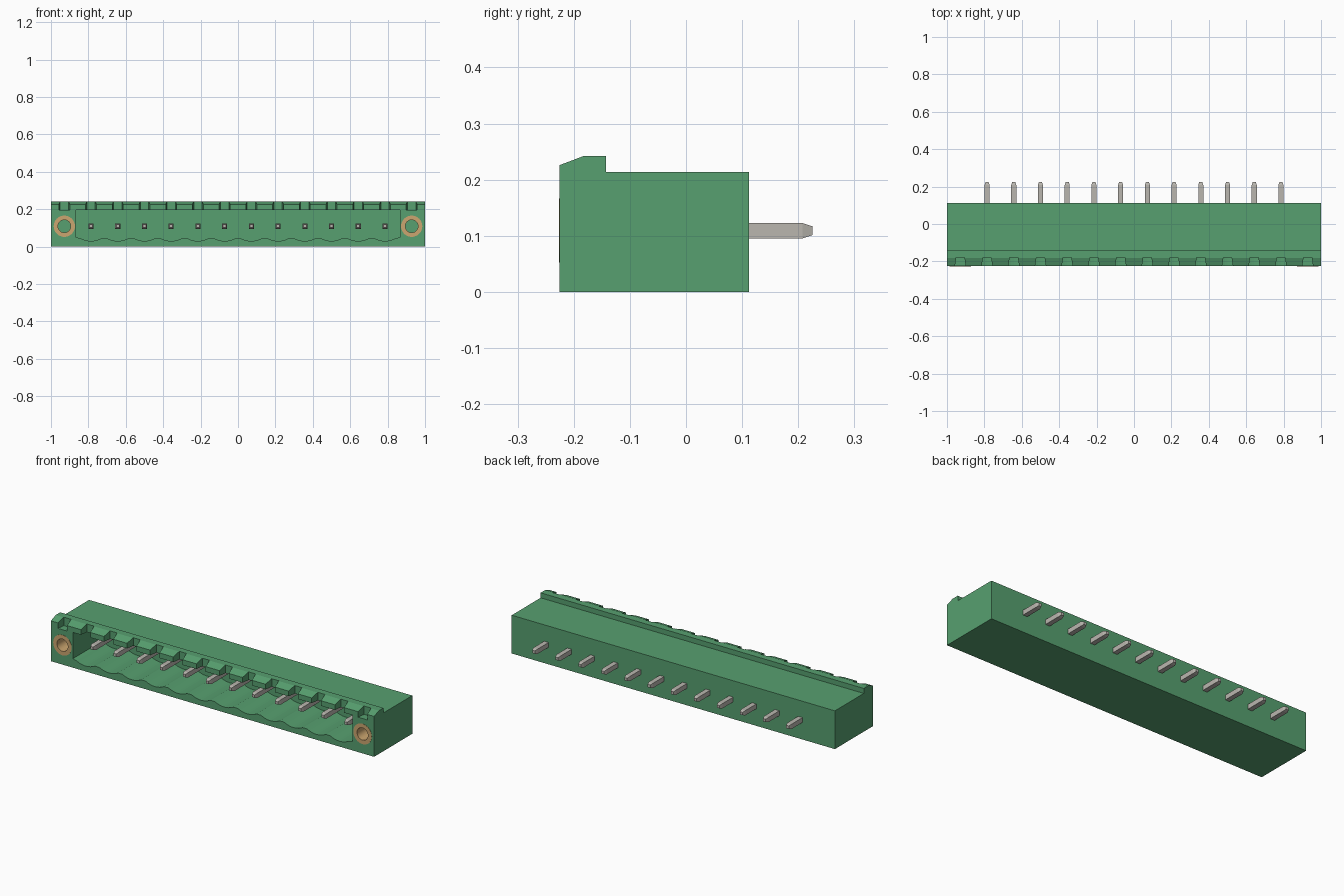
import bpy, bmesh, math
from mathutils import Matrix, Vector

cube = bpy.data.objects.get("Cube")
if cube:
    bpy.data.objects.remove(cube, do_unlink=True)

PITCH = 1 / 7
PINS = [(i - 5.5) * PITCH for i in range(12)]
SLOTS = [(i - 6.5) * PITCH for i in range(14)]
NUTS = (SLOTS[0], SLOTS[-1])
FRONT, BACK, AXIS = -0.225, 0.112, 0.109


def material(name, color):
    m = bpy.data.materials.new(name)
    m.use_nodes = True
    m.diffuse_color = (*color, 1)
    m.node_tree.nodes["Principled BSDF"].inputs["Base Color"].default_value = (*color, 1)
    return m


green = material("green plastic", (0.095, 0.35, 0.16))
silver = material("tin plating", (0.49, 0.47, 0.43))
brass = material("brass", (0.60, 0.38, 0.16))


def make(name, bm, mat):
    bmesh.ops.recalc_face_normals(bm, faces=bm.faces)
    mesh = bpy.data.meshes.new(name)
    bm.to_mesh(mesh)
    bm.free()
    mesh.materials.append(mat)
    ob = bpy.data.objects.new(name, mesh)
    bpy.context.collection.objects.link(ob)
    return ob


def prism(bm, points, offset):
    """Extrude a closed outline of 3D points by an offset."""
    face = bm.faces.new([bm.verts.new(p) for p in points])
    ext = bmesh.ops.extrude_face_region(bm, geom=[face])["geom"]
    verts = [g for g in ext if isinstance(g, bmesh.types.BMVert)]
    bmesh.ops.translate(bm, verts=verts, vec=Vector(offset))


def circle(x, r, y, n=32):
    return [(x + r * math.cos(2 * math.pi * k / n), y,
             AXIS + r * math.sin(2 * math.pi * k / n)) for k in range(n)]


def cut(target, cutter):
    cutter.hide_render = True
    mod = target.modifiers.new("cut", "BOOLEAN")
    mod.operation, mod.solver, mod.object = "DIFFERENCE", "EXACT", cutter
    bpy.context.view_layer.objects.active = target
    bpy.ops.object.modifier_apply(modifier=mod.name)
    bpy.data.objects.remove(cutter, do_unlink=True)


# Housing with the raised latch rib along the front top edge
bm = bmesh.new()
outline = [(FRONT, 0), (BACK, 0), (BACK, 0.214), (-0.143, 0.214),
           (-0.143, 0.242), (-0.183, 0.242), (FRONT, 0.226)]
prism(bm, [(-1, y, z) for y, z in outline], (2, 0, 0))
housing = make("housing", bm, green)

# Socket cavity with a scalloped floor, one scallop per pin
bm = bmesh.new()
half = 0.865
floor = [(-half, 0.05)]
for x in PINS:
    for k in range(9):
        t = k / 4 - 1
        floor.append((x + 0.058 * t, 0.03 + 0.015 * t * t))
floor.append((half, 0.05))
socket = floor + [(half, 0.197), (-half, 0.197)]
prism(bm, [(x, FRONT - 0.05, z) for x, z in socket], (0, 0.305, 0))
cut(housing, make("cavity_cutter", bm, green))

# Tapered coding slots through the rib
bm = bmesh.new()
for s in SLOTS:
    slot = [(s - 0.033, -0.25), (s + 0.033, -0.25), (s + 0.022, -0.18), (s - 0.022, -0.18)]
    prism(bm, [(x, y, 0.195) for x, y in slot], (0, 0, 0.1))
cut(housing, make("slot_cutter", bm, green))

# Blind holes for the threaded inserts
bm = bmesh.new()
for x in NUTS:
    prism(bm, circle(x, 0.056, FRONT - 0.05), (0, 0.2, 0))
cut(housing, make("insert_hole_cutter", bm, green))

# Threaded inserts: tubes flush with the front face
for side, x in zip(("right", "left"), NUTS):
    bm = bmesh.new()
    n = 32
    rings = [[bm.verts.new(p) for p in circle(x, r, y, n)]
             for r, y in ((0.057, FRONT - 0.001), (0.057, -0.08),
                          (0.034, -0.08), (0.034, FRONT - 0.001))]
    for a, b in zip(rings, rings[1:] + rings[:1]):
        for k in range(n):
            bm.faces.new((a[k], a[(k + 1) % n], b[(k + 1) % n], b[k]))
    make(side + "_threaded_insert", bm, brass)
    bpy.context.view_layer.objects.active = bpy.data.objects[side + "_threaded_insert"]
    bpy.context.object.select_set(True)
    bpy.ops.object.shade_smooth_by_angle()
    bpy.context.object.select_set(False)

# Square contact pins with tapered tips at both ends
for i, x in enumerate(PINS):
    bm = bmesh.new()
    rings = []
    for y, h in ((-0.17, 0.008), (-0.153, 0.0135), (0.208, 0.0135), (0.225, 0.008)):
        rings.append([bm.verts.new((x + sx * h, y, AXIS + sz * h))
                      for sx, sz in ((-1, -1), (1, -1), (1, 1), (-1, 1))])
    for a, b in zip(rings, rings[1:]):
        for k in range(4):
            bm.faces.new((a[k], a[(k + 1) % 4], b[(k + 1) % 4], b[k]))
    bm.faces.new(rings[0])
    bm.faces.new(rings[-1])
    make(f"contact_pin_{i + 1}", bm, silver)
